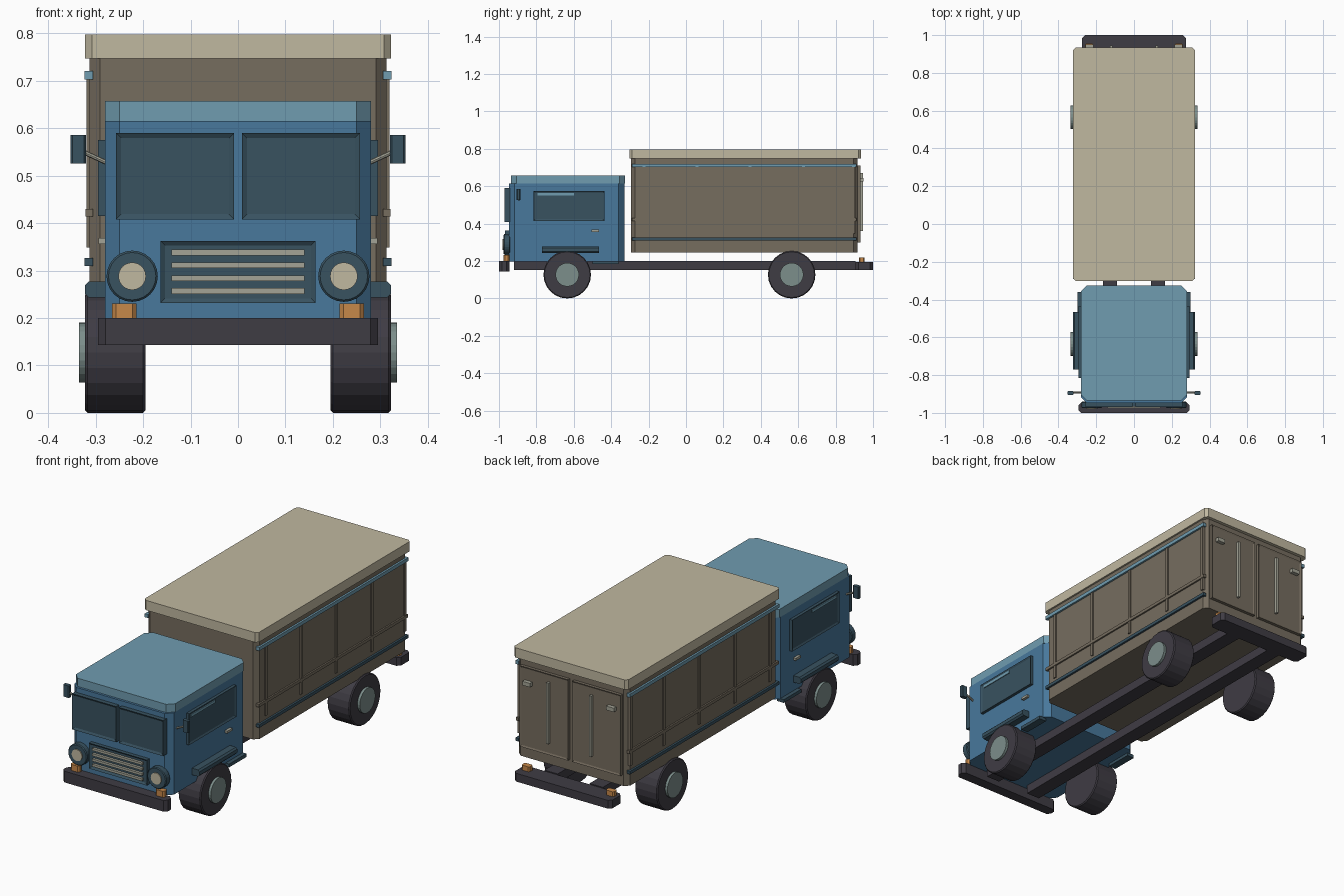
import bpy, bmesh, math
from mathutils import Matrix, Vector

cube = bpy.data.objects.get("Cube")
if cube:
    bpy.data.objects.remove(cube, do_unlink=True)


def material(name, rgb):
    # 8-bit display colour converted to linear
    lin = [((c / 255 + 0.055) / 1.055) ** 2.4 for c in rgb] + [1]
    m = bpy.data.materials.new(name)
    m.use_nodes = True
    m.diffuse_color = lin
    m.node_tree.nodes["Principled BSDF"].inputs["Base Color"].default_value = lin
    return m


BLUE = material("cab blue", (72, 120, 156))
LIGHT = material("light blue", (112, 156, 176))
TEAL = material("dark teal", (56, 82, 96))
BROWN = material("cargo brown", (118, 109, 95))
CREAM = material("roof cream", (192, 184, 160))
DARK = material("rubber dark", (63, 60, 68))
HUB = material("hub grey", (124, 142, 139))
SILVER = material("trim silver", (164, 164, 150))
ORANGE = material("signal orange", (198, 136, 74))


def finish(bm, name, mat):
    me = bpy.data.meshes.new(name)
    bmesh.ops.recalc_face_normals(bm, faces=bm.faces)
    bm.to_mesh(me)
    bm.free()
    me.materials.append(mat)
    ob = bpy.data.objects.new(name, me)
    bpy.context.collection.objects.link(ob)
    return ob


def box(name, xs, ys, zs, mat, bevel=0, axis=2, inset=None):
    """Box from ranges; bevels edges along axis; inset = (direction, width, depth)."""
    bm = bmesh.new()
    bmesh.ops.create_cube(bm, size=1)
    for v in bm.verts:
        v.co = Vector([(r[0] + r[1]) / 2 + c * abs(r[1] - r[0])
                       for r, c in zip((xs, ys, zs), v.co)])
    if bevel:
        edges = [e for e in bm.edges
                 if abs((e.verts[0].co - e.verts[1].co).normalized()[axis]) > 0.9]
        bmesh.ops.bevel(bm, geom=edges, offset=bevel, segments=1, affect='EDGES')
    if inset:
        bm.normal_update()
        direction, width, depth = inset
        faces = [f for f in bm.faces if f.normal.dot(Vector(direction)) > 0.99]
        bmesh.ops.inset_region(bm, faces=faces, thickness=width, depth=0)
        bmesh.ops.translate(bm, verts=list({v for f in faces for v in f.verts}),
                            vec=Vector(direction) * depth)
    return finish(bm, name, mat)


def rod(name, a, b, radius, mat, sides=24, bevel=0):
    a, b = Vector(a), Vector(b)
    bm = bmesh.new()
    bmesh.ops.create_cone(bm, cap_ends=True, segments=sides, radius1=radius,
                          radius2=radius, depth=(b - a).length)
    if bevel:
        rims = [e for e in bm.edges if abs(e.verts[0].co.z - e.verts[1].co.z) < 1e-5]
        bmesh.ops.bevel(bm, geom=rims, offset=bevel, segments=1, affect='EDGES')
    turn = (b - a).to_track_quat('Z', 'Y').to_matrix().to_4x4()
    bm.transform(Matrix.Translation((a + b) / 2) @ turn)
    return finish(bm, name, mat)


# Chassis, bumpers and cab body
box("front_bumper", (-.295, .295), (-1, -.945), (.143, .2), DARK, .016)
box("rear_bumper", (-.275, .275), (.905, 1), (.153, .195), DARK, .016)
box("cab_body", (-.28, .28), (-.947, -.33), (.198, .615), BLUE, .03)
box("cab_roof", (-.28, .28), (-.935, -.325), (.615, .657), LIGHT, .03)

# Grille with bars
box("grille", (-.163, .163), (-.967, -.945), (.232, .362), TEAL,
    inset=((0, -1, 0), .013, -.006))
for i in range(4):
    z = .257 + i * .027
    box("grille_bar", (-.14, .14), (-.974, -.96), (z - .006, z + .006), SILVER)

# Cargo body
box("cargo_body", (-.313, .313), (-.295, .918), (.245, .75), BROWN, .022)
box("cargo_roof", (-.322, .322), (-.303, .935), (.747, .797), CREAM, .014)

for s, side in ((1, "left"), (-1, "right")):
    def part(name, xs, *args, **kw):
        return box(f"{side}_{name}", sorted(s * x for x in xs), *args, **kw)

    part("chassis_rail", (.09, .165), (-.92, .905), (.153, .2), DARK)

    # Wheels
    for y, place in ((-.635, "front"), (.565, "rear")):
        rod(f"{side}_{place}_tyre", (s * .195, y, .127), (s * .322, y, .127),
            .127, DARK, bevel=.005)
        rod(f"{side}_{place}_hub", (s * .3, y, .127), (s * .335, y, .127), .063, HUB)

    # Windscreen, side window and its highlight
    part("windscreen", (.008, .257), (-.97, -.94), (.408, .59), TEAL,
         inset=((0, -1, 0), .015, -.006))
    part("side_window", (.275, .295), (-.815, -.435), (.415, .575), TEAL,
         inset=((s, 0, 0), .012, -.005))
    part("window_highlight", (.288, .294), (-.795, -.6), (.55, .564), LIGHT)

    # Fender and step
    part("fender", (.27, .322), (-.77, -.465), (.243, .277), TEAL, .008, axis=1)
    part("step", (.26, .3), (-.5, -.36), (.183, .2), TEAL)

    # Door handle
    part("door_handle", (.275, .294), (-.505, -.465), (.356, .368), SILVER)

    # Mirror on its arm
    part("mirror", (.32, .353), (-.905, -.885), (.525, .586), TEAL, .004)
    rod(f"{side}_mirror_arm", (s * .272, -.893, .525), (s * .322, -.893, .548),
        .005, SILVER, 8)

    # Headlight and signal lights
    rod(f"{side}_headlight_ring", (s * .223, -.94, .288), (s * .223, -.975, .288),
        .054, TEAL, bevel=.004)
    rod(f"{side}_headlight_lens", (s * .223, -.96, .288), (s * .223, -.98, .288),
        .029, CREAM)
    part("front_signal", (.214, .265), (-.975, -.945), (.198, .231), ORANGE, .008)
    part("rear_signal", (.215, .26), (.925, .955), (.193, .22), ORANGE, .006)

    # Cargo side rails and posts
    part("top_rail", (.305, .323), (-.29, .912), (.702, .72), LIGHT)
    part("middle_rail", (.305, .321), (-.29, .912), (.414, .43), BROWN)
    part("bottom_rail", (.305, .323), (-.29, .912), (.31, .326), TEAL)
    for y in (-.225, .058, .342, .627, .895):
        part("side_post", (.305, .319), (y - .008, y + .008), (.348, .705), BROWN)

    # Rear door with bar and handle
    part("rear_door", (.012, .285), (.91, .934), (.3, .712), BROWN,
         inset=((0, 1, 0), .012, -.004))
    part("door_bar", (.115, .127), (.925, .946), (.36, .67), SILVER)
    part("rear_handle", (.215, .258), (.925, .95), (.625, .645), SILVER)
